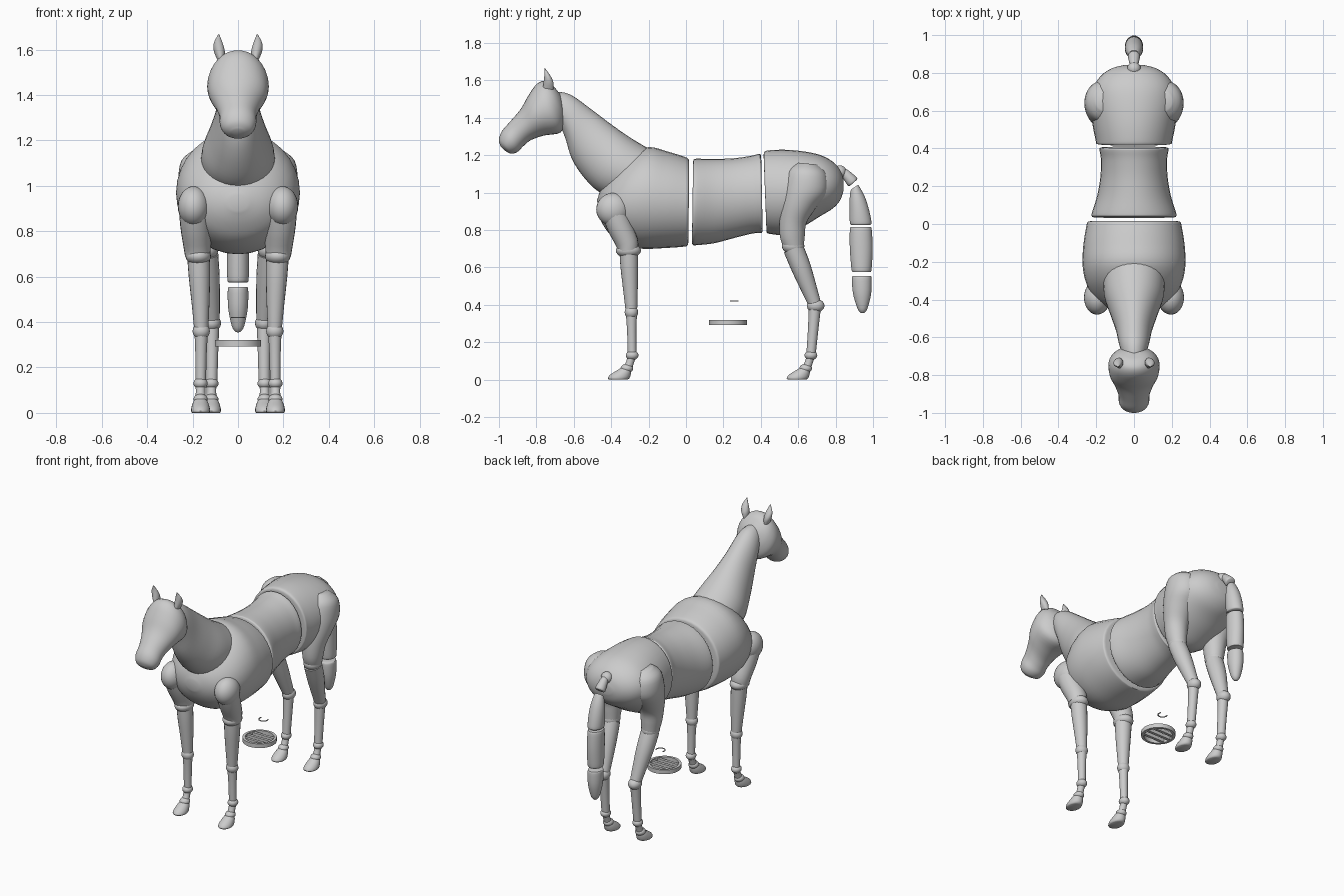
import bpy, bmesh, math
from mathutils import Vector, Matrix

grey = bpy.data.materials.new("plain grey")
grey.diffuse_color = (0.6, 0.6, 0.6, 1)


def finish(name, bm, angle=40):
    bmesh.ops.recalc_face_normals(bm, faces=bm.faces)
    me = bpy.data.meshes.new(name)
    bm.to_mesh(me)
    bm.free()
    me.materials.append(grey)
    ob = bpy.data.objects.new(name, me)
    bpy.context.collection.objects.link(ob)
    bpy.ops.object.select_all(action='DESELECT')
    ob.select_set(True)
    bpy.context.view_layer.objects.active = ob
    bpy.ops.object.shade_smooth_by_angle(angle=math.radians(angle))
    return ob


def spline(rows, steps):
    """Smooth in-between rows (Catmull-Rom)."""
    rows = [Vector(r) for r in rows]
    out = []
    for i in range(len(rows) - 1):
        b, c = rows[i], rows[i + 1]
        a = rows[i - 1] if i else b
        d = rows[i + 2] if i + 2 < len(rows) else c
        for k in range(steps):
            t = k / steps
            out.append(0.5 * (2 * b + (c - a) * t + (2 * a - 5 * b + 4 * c - d) * t * t
                              + (3 * b - a - 3 * c + d) * t ** 3))
    return out + [rows[-1]]


def loft(name, rows, steps=4, sides=32):
    """Rows: x, upper y z, lower y z, half width."""
    bm = bmesh.new()
    rings = []
    for x, y1, z1, y2, z2, w in spline(rows, steps):
        ring = []
        for i in range(sides):
            a = 2 * math.pi * i / sides
            c = math.cos(a) / 2
            ring.append(bm.verts.new((x + w * math.sin(a), (y1 + y2) / 2 + c * (y1 - y2),
                                      (z1 + z2) / 2 + c * (z1 - z2))))
        rings.append(ring)
    for p, q in zip(rings, rings[1:]):
        for i in range(sides):
            j = (i + 1) % sides
            bm.faces.new((p[i], p[j], q[j], q[i]))
    bm.faces.new(rings[0])
    bm.faces.new(rings[-1])
    return finish(name, bm)


def tube(name, pts, steps=3):
    """Round limb; points: x, y, z, radius."""
    rows = []
    for i, (x, y, z, r) in enumerate(pts):
        a, b = pts[max(i - 1, 0)], pts[min(i + 1, len(pts) - 1)]
        d = Vector((b[1] - a[1], b[2] - a[2])).normalized() * r
        rows.append((x, y - d.y, z + d.x, y + d.y, z - d.x, r))
    return loft(name, rows, steps, 20)


def ball(name, loc, size, tilt=0):
    bm = bmesh.new()
    m = Matrix.Translation(loc) @ Matrix.Rotation(tilt, 4, 'X') @ Matrix.Diagonal((*size, 1))
    bmesh.ops.create_uvsphere(bm, u_segments=24, v_segments=14, radius=1, matrix=m)
    return finish(name, bm)


# body sections
loft("chest", [(0, .017, 1.165, .013, .735, .232), (0, .012, 1.18, .008, .718, .246),
               (0, -.01, 1.192, -.01, .711, .252), (0, -.1, 1.22, -.12, .703, .268),
               (0, -.2, 1.243, -.24, .70, .272), (0, -.3, 1.20, -.33, .725, .252),
               (0, -.39, 1.11, -.40, .77, .205), (0, -.45, 1.03, -.445, .83, .13),
               (0, -.475, .96, -.472, .89, .04)])
loft("belly", [(0, .038, 1.165, .032, .735, .212), (0, .043, 1.178, .037, .72, .223),
               (0, .06, 1.181, .06, .719, .223), (0, .15, 1.18, .15, .729, .195),
               (0, .25, 1.183, .25, .755, .178), (0, .34, 1.195, .34, .778, .175),
               (0, .385, 1.206, .39, .785, .182), (0, .397, 1.206, .405, .785, .182),
               (0, .402, 1.19, .41, .80, .172)])
loft("rump", [(0, .415, 1.20, .43, .80, .188), (0, .42, 1.218, .433, .785, .20),
              (0, .445, 1.226, .45, .779, .204), (0, .53, 1.229, .53, .775, .22),
              (0, .63, 1.22, .63, .82, .228), (0, .72, 1.20, .72, .875, .215),
              (0, .785, 1.165, .785, .915, .175), (0, .825, 1.12, .825, .96, .115),
              (0, .842, 1.07, .842, 1.01, .05)])

# neck and head
loft("neck", [(0, -.71, 1.54, -.68, 1.38, .06), (0, -.62, 1.525, -.645, 1.29, .08),
              (0, -.5, 1.44, -.61, 1.18, .097), (0, -.4, 1.365, -.545, 1.08, .125),
              (0, -.3, 1.295, -.46, 1.0, .157), (0, -.2, 1.235, -.34, .95, .165)])
loft("head", [(0, -.70, 1.56, -.66, 1.51, .03), (0, -.725, 1.585, -.65, 1.46, .075),
              (0, -.765, 1.597, -.645, 1.39, .112), (0, -.805, 1.573, -.67, 1.322, .135),
              (0, -.845, 1.515, -.76, 1.305, .128), (0, -.885, 1.445, -.83, 1.28, .1),
              (0, -.94, 1.38, -.87, 1.248, .082), (0, -.983, 1.33, -.90, 1.218, .08),
              (0, -1.0, 1.285, -.935, 1.208, .062), (0, -.993, 1.25, -.965, 1.222, .028)])

for s, side in ((-1, "right"), (1, "left")):
    # ears and eyes
    loft(f"{side}_ear", [(s * .075, -.765, 1.56, -.71, 1.55, .016),
                         (s * .082, -.76, 1.60, -.708, 1.585, .024),
                         (s * .087, -.757, 1.635, -.722, 1.62, .02),
                         (s * .085, -.757, 1.668, -.752, 1.663, .003)], 4, 16)
    ball(f"{side}_eye", (s * .098, -.79, 1.475), (.022, .024, .024))
    ball(f"{side}_eyelid", (s * .092, -.79, 1.475), (.02, .03, .03))

    # front leg
    ball(f"{side}_shoulder_joint", (s * .195, -.39, .91), (.07, .09, .088))
    tube(f"{side}_front_upper_leg", [(s * .193, -.39, .91, .068), (s * .187, -.355, .82, .067),
                                     (s * .18, -.315, .73, .06), (s * .178, -.31, .69, .055)])
    ball(f"{side}_elbow_joint", (s * .175, -.308, .69), (.056, .067, .04))
    tube(f"{side}_front_forearm", [(s * .174, -.306, .69, .05), (s * .17, -.303, .6, .047),
                                   (s * .165, -.297, .48, .039), (s * .162, -.292, .37, .031)])
    ball(f"{side}_front_knee", (s * .162, -.292, .36), (.038, .036, .036))
    tube(f"{side}_front_cannon", [(s * .162, -.292, .36, .03), (s * .163, -.29, .26, .025),
                                  (s * .164, -.288, .13, .023)])

    # hind leg
    loft(f"{side}_thigh", [(s * .15, .60, 1.16, .70, 1.15, .05), (s * .16, .55, 1.12, .75, 1.10, .09),
                           (s * .163, .525, 1.04, .755, 1.00, .1), (s * .16, .51, .95, .695, .92, .09),
                           (s * .152, .50, .85, .645, .84, .073), (s * .147, .503, .76, .635, .77, .062),
                           (s * .143, .525, .70, .63, .71, .052)])
    ball(f"{side}_stifle_joint", (s * .143, .573, .715), (.055, .06, .045))
    tube(f"{side}_gaskin", [(s * .142, .575, .70, .055), (s * .134, .615, .60, .053),
                            (s * .122, .66, .48, .042), (s * .115, .69, .40, .034)])
    ball(f"{side}_hock", (s * .115, .693, .395), (.04, .047, .037))
    tube(f"{side}_hind_cannon", [(s * .115, .69, .40, .033), (s * .115, .68, .27, .028),
                                 (s * .116, .668, .13, .025)])

    # fetlock, pastern and hoof shared by both legs
    for part, x, y in (("front", s * .165, -.288), ("hind", s * .117, .668)):
        ball(f"{side}_{part}_fetlock", (x, y, .13), (.031, .034, .026))
        tube(f"{side}_{part}_pastern", [(x, y, .13, .022), (x, y - .012, .09, .021),
                                        (x, y - .026, .055, .024)])
        ball(f"{side}_{part}_coronet", (x, y - .028, .06), (.031, .034, .024))
        loft(f"{side}_{part}_hoof", [(x, y - .055, .067, y - .005, .055, .025),
                                     (x, y - .075, .053, y - .006, .035, .034),
                                     (x, y - .115, .028, y - .012, .012, .041),
                                     (x, y - .13, .008, y - .02, .003, .041),
                                     (x, y - .122, 0, y - .028, 0, .036)], 3, 20)

# tail
ball("tail_joint", (0, .822, 1.11), (.036, .036, .036))
tube("tail_root", [(0, .83, 1.115, .02), (0, .852, 1.10, .025), (0, .888, 1.06, .032),
                   (0, .895, 1.052, .026)])
loft("tail_upper", [(0, .918, 1.04, .888, 1.02, .02), (0, .925, 1.035, .88, 1.01, .03),
                    (0, .955, .98, .875, .965, .042), (0, .978, .91, .875, .90, .048),
                    (0, .992, .84, .876, .84, .048), (0, .985, .827, .882, .827, .042)])
loft("tail_middle", [(0, .985, .815, .882, .815, .04), (0, .993, .802, .876, .802, .047),
                     (0, .998, .70, .876, .70, .049), (0, .992, .59, .885, .59, .047),
                     (0, .985, .575, .893, .575, .04)])
loft("tail_tip", [(0, .985, .555, .895, .555, .038), (0, .992, .542, .887, .542, .045),
                  (0, .99, .46, .893, .46, .043), (0, .972, .385, .915, .385, .028),
                  (0, .958, .36, .93, .36, .014), (0, .948, .355, .94, .355, .004)])

# floating ring with plain crossbars
bm = bmesh.new()
profile = ((.102, .293), (.102, .32), (.086, .32), (.086, .293))
rings = [[bm.verts.new((r * math.cos(a), .225 + r * math.sin(a), z)) for r, z in profile]
         for a in (2 * math.pi * i / 40 for i in range(40))]
for i, p in enumerate(rings):
    q = rings[(i + 1) % 40]
    for k in range(4):
        bm.faces.new((p[k], q[k], q[(k + 1) % 4], p[(k + 1) % 4]))
for y, half in ((.18, .076), (.225, .089), (.27, .076)):
    bmesh.ops.create_cube(bm, size=1, matrix=Matrix.Translation((0, y, .305))
                          @ Matrix.Diagonal((2 * half, .018, .02, 1)))
finish("stand_ring", bm, 30)

# small open hook above the ring
bm = bmesh.new()
arc = [[bm.verts.new((r * math.cos(a), .265 + r * math.sin(a), z))
        for r, z in ((.03, .418), (.03, .423), (.025, .423), (.025, .418))]
       for a in (math.radians(150 + 240 * i / 20) for i in range(21))]
for p, q in zip(arc, arc[1:]):
    for k in range(4):
        bm.faces.new((p[k], q[k], q[(k + 1) % 4], p[(k + 1) % 4]))
bm.faces.new(arc[0])
bm.faces.new(arc[-1])
finish("small_hook", bm, 30)
